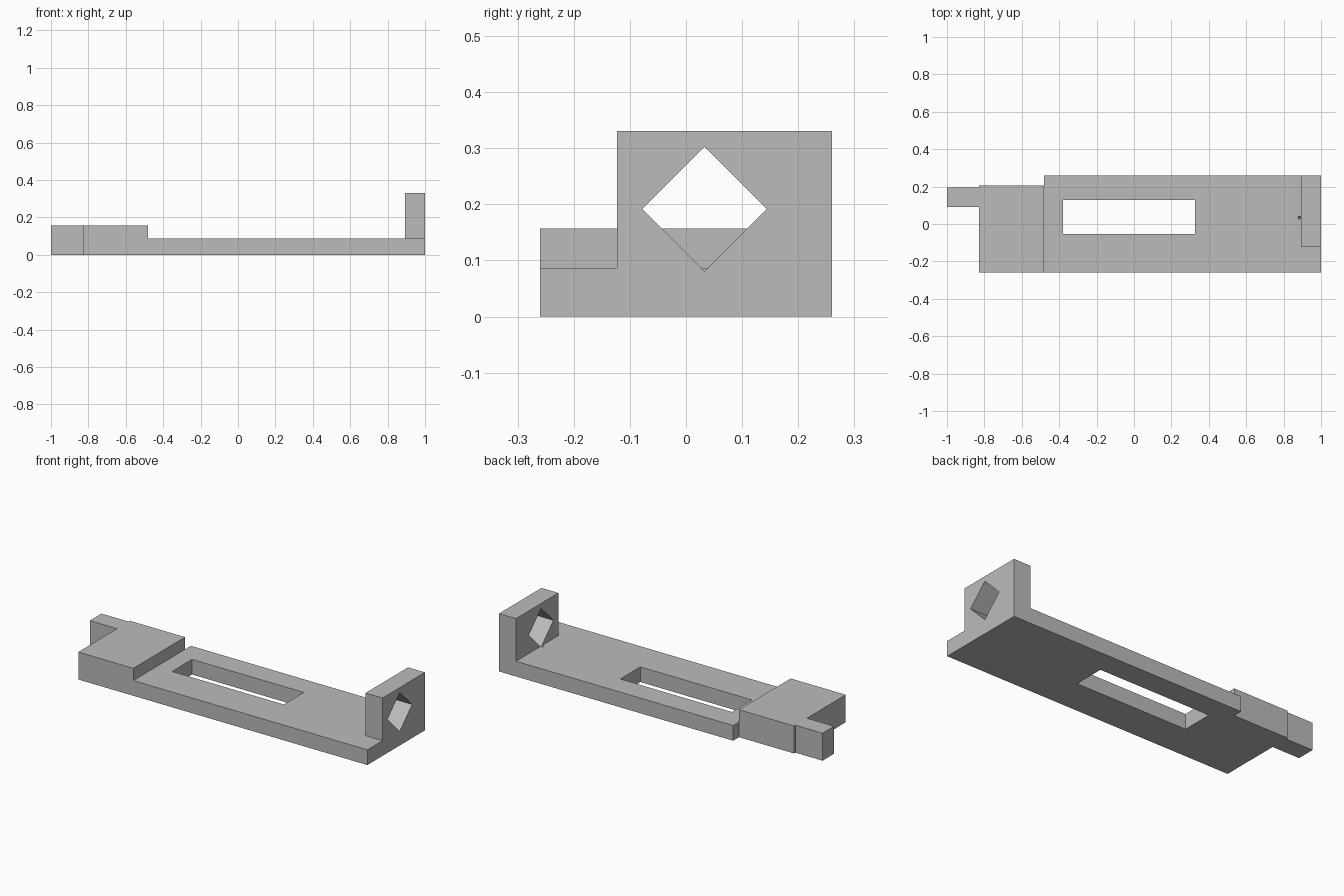
import bpy
import math
from mathutils import Matrix

cube = bpy.data.objects.get("Cube")
if cube:
    bpy.data.objects.remove(cube, do_unlink=True)

grey = bpy.data.materials.new("plain grey")
grey.use_nodes = True
colour = (0.5, 0.5, 0.5, 1)
grey.diffuse_color = colour
grey.node_tree.nodes["Principled BSDF"].inputs["Base Color"].default_value = colour


def box(name, x, y, z):
    """Box spanning the given (low, high) range on each axis."""
    bpy.ops.mesh.primitive_cube_add(size=1)
    obj = bpy.context.object
    obj.name = obj.data.name = name
    spans = (x, y, z)
    centre = [(a + b) / 2 for a, b in spans]
    size = [b - a for a, b in spans]
    obj.data.transform(Matrix.Translation(centre) @ Matrix.Diagonal((*size, 1)))
    obj.data.materials.append(grey)
    return obj


def combine(target, tool, operation):
    """Apply an exact boolean and discard the tool object."""
    mod = target.modifiers.new(operation.lower(), "BOOLEAN")
    mod.operation, mod.solver, mod.object = operation, "EXACT", tool
    bpy.context.view_layer.objects.active = target
    bpy.ops.object.modifier_apply(modifier=mod.name)
    bpy.data.objects.remove(tool, do_unlink=True)


# Thin base plate
bracket = box("slotted_bracket", (-0.48, 1), (-0.26, 0.26), (0, 0.087))

# Raised end block, narrow end tab and upright lug
combine(bracket, box("end_block", (-0.828, -0.48), (-0.26, 0.207), (0, 0.157)), "UNION")
combine(bracket, box("end_tab", (-1, -0.828), (0.09, 0.195), (0, 0.157)), "UNION")
combine(bracket, box("upright_lug", (0.893, 1), (-0.123, 0.26), (0, 0.331)), "UNION")

# Long slot through the plate
combine(bracket, box("slot_cutter", (-0.38, 0.326), (-0.053, 0.128), (-0.1, 0.2)), "DIFFERENCE")

# Diamond hole through the lug, just nicking the plate
half = 0.111 / math.sqrt(2)
diamond = box("diamond_cutter", (0.878, 1.1), (-half, half), (-half, half))
diamond.data.transform(Matrix.Translation((0, 0.033, 0.192)) @ Matrix.Rotation(math.pi / 4, 4, "X"))
combine(bracket, diamond, "DIFFERENCE")
